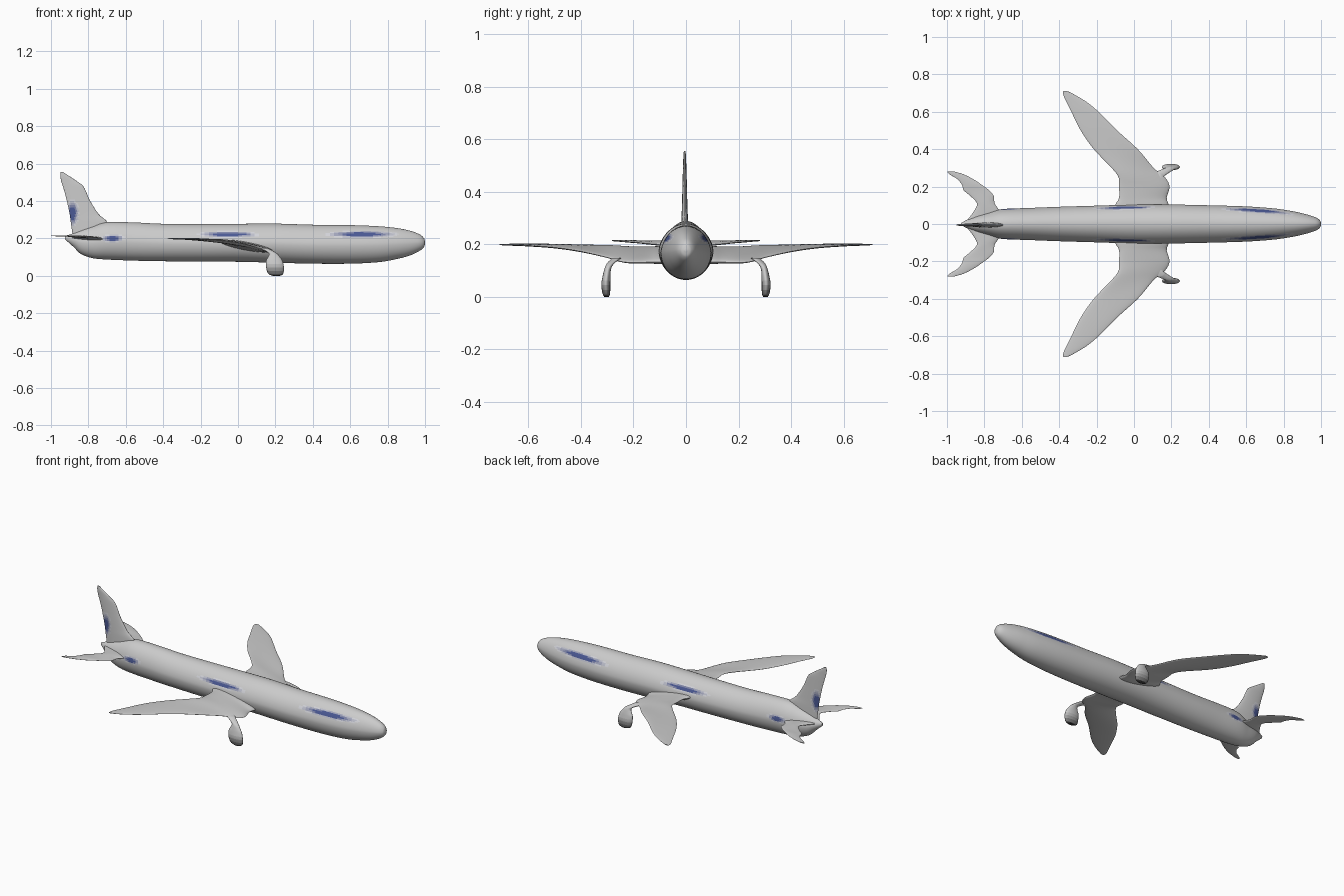
import bpy, bmesh, math

if "Cube" in bpy.data.objects:
    bpy.data.objects.remove(bpy.data.objects["Cube"])

GREY = (0.8, 0.8, 0.8)
BLUE = (0.07, 0.10, 0.30)
DARK = (0.04, 0.04, 0.04)
STEPS = 6


def smooth_rows(rows, n):
    """Catmull-Rom interpolation of station rows, n steps per span."""
    out = []
    for i in range(len(rows) - 1):
        a, b, c, d = (rows[min(max(i + k, 0), len(rows) - 1)] for k in (-1, 0, 1, 2))
        for s in range(n):
            t = s / n
            out.append([0.5 * (2 * q + (r - p) * t + (2 * p - 5 * q + 4 * r - u) * t * t
                               + (3 * q - p - 3 * r + u) * t ** 3)
                        for p, q, r, u in zip(a, b, c, d)])
    out.append(list(rows[-1]))
    return out


def shade_set(name, target):
    mats = []
    for i in range(STEPS):
        f = i / (STEPS - 1)
        m = bpy.data.materials.new(f"{name}_{i}")
        m.diffuse_color = [g + (t - g) * f for g, t in zip(GREY, target)] + [1]
        m.use_nodes = True
        m.node_tree.nodes["Principled BSDF"].inputs["Base Color"].default_value = m.diffuse_color
        mats.append(m)
    return mats


blue_mats = shade_set("blue_paint", BLUE)
dark_mats = shade_set("dark_paint", DARK)


def loft(name, rings, mats=None, paint=None, mirror=False):
    """Skin closed rings, cap the ends, and paint faces by position."""
    bm = bmesh.new()
    loops = [[bm.verts.new(p) for p in ring] for ring in rings]
    n = len(loops[0])
    for a, b in zip(loops, loops[1:]):
        for i in range(n):
            j = (i + 1) % n
            bm.faces.new((a[i], a[j], b[j], b[i]))
    bm.faces.new(loops[0])
    bm.faces.new(loops[-1])
    bmesh.ops.recalc_face_normals(bm, faces=bm.faces)
    if paint:
        for f in bm.faces:
            amount = min(max(paint(f.calc_center_median()), 0), 1)
            f.material_index = round(amount * (STEPS - 1))
    me = bpy.data.meshes.new(name)
    bm.to_mesh(me)
    bm.free()
    for m in mats or []:
        me.materials.append(m)
    ob = bpy.data.objects.new(name, me)
    bpy.context.collection.objects.link(ob)
    if mirror:
        mod = ob.modifiers.new("mirror", 'MIRROR')
        mod.use_axis = (False, True, False)
    bpy.ops.object.select_all(action='DESELECT')
    ob.select_set(True)
    bpy.context.view_layer.objects.active = ob
    bpy.ops.object.shade_smooth_by_angle(angle=math.radians(50))
    return ob


def spots(*ellipses):
    """Soft elliptical paint patches seen from the side: x, z, half length, half height."""
    def paint(c):
        return max(1.7 - 1.5 * math.hypot((c.x - x) / a, (c.z - z) / b)
                   for x, z, a, b in ellipses)
    return paint


def circle(n):
    return [(math.cos(2 * math.pi * i / n), math.sin(2 * math.pi * i / n)) for i in range(n)]


# Fuselage: x, half width, bottom z, top z
body = [(-0.925, .005, .195, .213), (-0.88, .03, .155, .228), (-0.84, .048, .117, .245),
        (-0.78, .064, .095, .265), (-0.70, .08, .087, .287), (-0.55, .086, .081, .285),
        (-0.40, .092, .078, .278), (-0.20, .098, .076, .277), (0.0, .104, .075, .278),
        (0.20, .104, .07, .279), (0.40, .10, .065, .273), (0.60, .094, .065, .271),
        (0.75, .083, .073, .265), (0.85, .068, .09, .255), (0.92, .052, .109, .241),
        (0.97, .036, .133, .222), (0.993, .021, .152, .203), (1.0, .006, .172, .183)]
rings = []
for x, w, lo, hi in smooth_rows(body, 9):
    mid, half = (lo + hi) / 2, (hi - lo) / 2
    rings.append([(x, w * s * (1 - 0.1 * max(c, 0)), mid + half * c) for c, s in circle(72)])
loft("fuselage", rings, blue_mats,
     spots((0.66, .222, .19, .018), (-0.05, .222, .16, .016), (-0.67, .20, .06, .02)))


def blade(rows, n):
    """Lens sections: y, leading x, trailing x, leading z, trailing z, half thickness."""
    return [[((le + te) / 2 + (le - te) / 2 * c, y,
              (zl + zt) / 2 + (zl - zt) / 2 * c + h * s) for c, s in circle(28)]
            for y, le, te, zl, zt, h in smooth_rows(rows, n)]


# Main wings: swept, drooping towards the leading edge
wing = [(.03, .19, -.11, .135, .185, .022), (.10, .185, -.10, .133, .185, .022),
        (.14, .175, -.08, .132, .186, .018), (.20, .19, -.08, .13, .188, .015),
        (.25, .165, -.083, .135, .192, .012), (.30, .105, -.12, .15, .195, .010),
        (.40, .02, -.215, .173, .196, .009), (.50, -.09, -.285, .188, .198, .007),
        (.60, -.19, -.335, .195, .199, .005), (.65, -.25, -.36, .197, .199, .004),
        (.69, -.315, -.378, .198, .199, .003), (.71, -.355, -.378, .199, .199, .002)]
loft("wings", blade(wing, 5), mirror=True)

# Horizontal tail
tail = [(.01, -.71, -.90, .195, .205, .012), (.07, -.72, -.855, .197, .208, .010),
        (.11, -.745, -.84, .20, .21, .008), (.15, -.75, -.875, .203, .211, .006),
        (.18, -.775, -.91, .206, .212, .005), (.21, -.815, -.92, .209, .213, .005),
        (.24, -.86, -.945, .211, .214, .004), (.265, -.91, -.985, .213, .214, .003),
        (.282, -.965, -1.0, .214, .214, .002)]
loft("tail_planes", blade(tail, 5), mirror=True)

# Tail fin: z, leading x, trailing x, half thickness
fin = [(.19, -.69, -.88, .014), (.28, -.695, -.893, .013), (.33, -.745, -.90, .011),
       (.40, -.79, -.915, .009), (.44, -.808, -.925, .008), (.48, -.828, -.937, .007),
       (.505, -.86, -.945, .006), (.535, -.905, -.95, .005), (.555, -.935, -.948, .003)]
rings = [[((le + te) / 2 + (le - te) / 2 * c, -.005 + h * s, z) for c, s in circle(44)]
         for z, le, te, h in smooth_rows(fin, 6)]
loft("tail_fin", rings, blue_mats, spots((-.885, .335, .032, .07)))

# Engine pods with pylons: z, back x, front x, centre y, half thickness
pod = [(.0, .185, .225, .302, .009), (.008, .165, .24, .303, .013), (.025, .155, .245, .304, .016),
       (.05, .15, .245, .305, .017), (.08, .15, .238, .302, .015), (.10, .16, .225, .299, .013),
       (.118, .165, .21, .293, .013), (.132, .145, .19, .282, .015), (.148, .10, .16, .262, .018)]
rings = [[((a + b) / 2 + (b - a) / 2 * c, y + h * s, z) for c, s in circle(28)]
         for z, a, b, y, h in smooth_rows(pod, 5)]
loft("engine_pods", rings, dark_mats, lambda c: (.095 - c.z) / .1, mirror=True)
